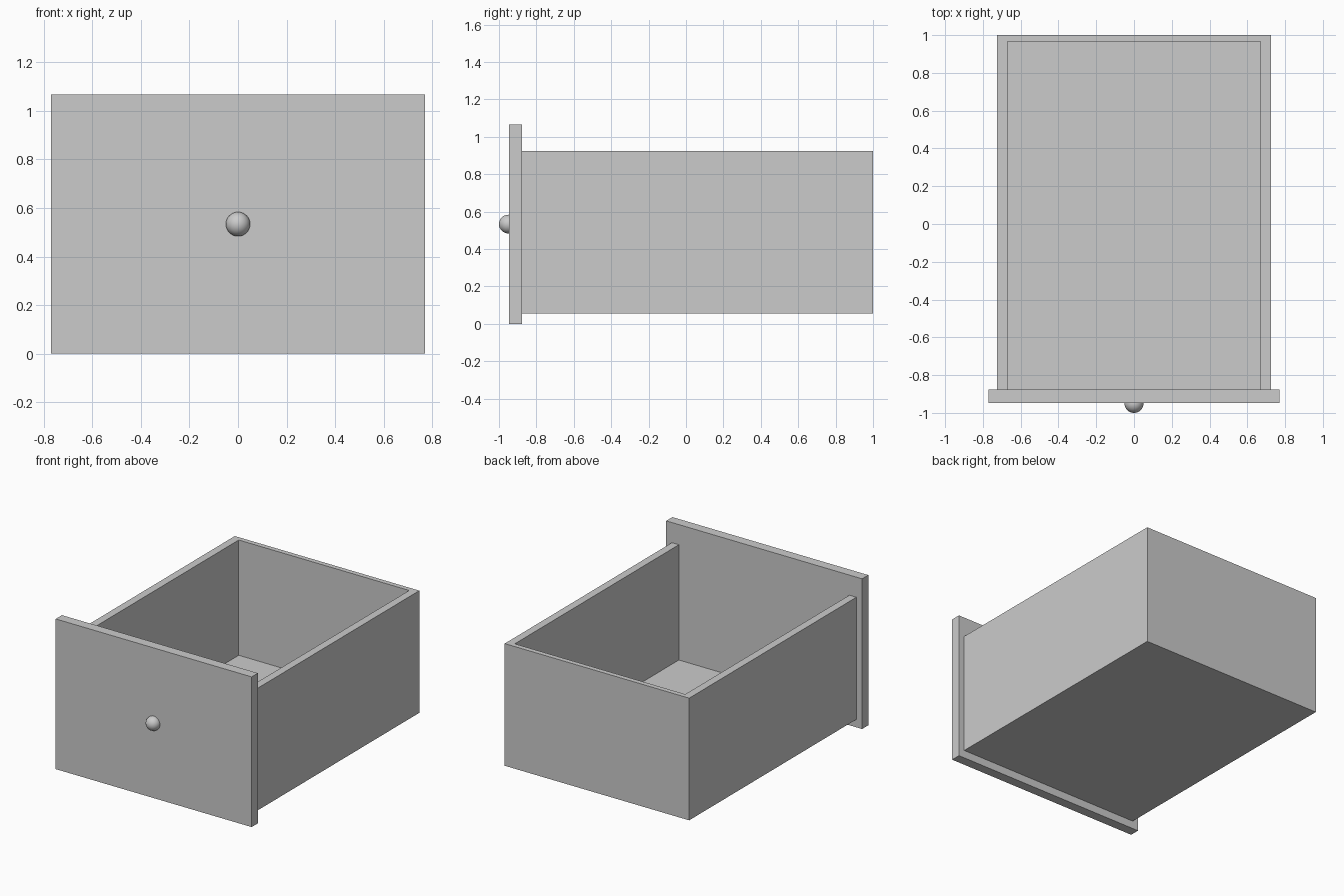
import bpy
import bmesh

default = bpy.data.objects.get("Cube")
if default:
    bpy.data.objects.remove(default, do_unlink=True)

# Single plain grey finish
GREY = (0.6, 0.6, 0.6, 1.0)
grey = bpy.data.materials.new("plain_grey")
grey.use_nodes = True
grey.diffuse_color = GREY
grey.node_tree.nodes["Principled BSDF"].inputs["Base Color"].default_value = GREY


def box(bm, low, high):
    """Add a box spanning two opposite corners."""
    verts = bmesh.ops.create_cube(bm, size=1)["verts"]
    for v in verts:
        for i in range(3):
            v.co[i] = high[i] if v.co[i] > 0 else low[i]


def finish(bm, name):
    """Turn a bmesh into a named, coloured object."""
    bmesh.ops.recalc_face_normals(bm, faces=bm.faces)
    mesh = bpy.data.meshes.new(name)
    bm.to_mesh(mesh)
    bm.free()
    mesh.materials.append(grey)
    obj = bpy.data.objects.new(name, mesh)
    bpy.context.collection.objects.link(obj)
    return obj


# Front panel, wider and taller than the tray
panel_front, panel_back, panel_top = -0.947, -0.877, 1.067
bm = bmesh.new()
box(bm, (-0.77, panel_front, 0), (0.77, panel_back, panel_top))
finish(bm, "front_panel")

# Open tray: its front end is let into the panel so the panel closes it
rim, base, floor = 0.924, 0.056, 0.105
bm = bmesh.new()
box(bm, (-0.725, panel_back - 0.04, base), (0.725, 1.0, rim))
top = max(bm.faces, key=lambda f: f.calc_center_median().z)
bmesh.ops.inset_individual(bm, faces=[top], thickness=0.02)
for v in top.verts:
    v.co.x = 0.67 if v.co.x > 0 else -0.67
    v.co.y = 0.965 if v.co.y > 0 else panel_back - 0.02
cavity = bmesh.ops.extrude_discrete_faces(bm, faces=[top])["faces"][0]
for v in cavity.verts:
    v.co.z = floor
finish(bm, "tray")

# Round knob, half sunk into the middle of the panel
bm = bmesh.new()
bmesh.ops.create_uvsphere(bm, u_segments=32, v_segments=16, radius=0.05)
for face in bm.faces:
    face.smooth = True
knob = finish(bm, "knob")
knob.location = (0, -0.95, panel_top / 2)
